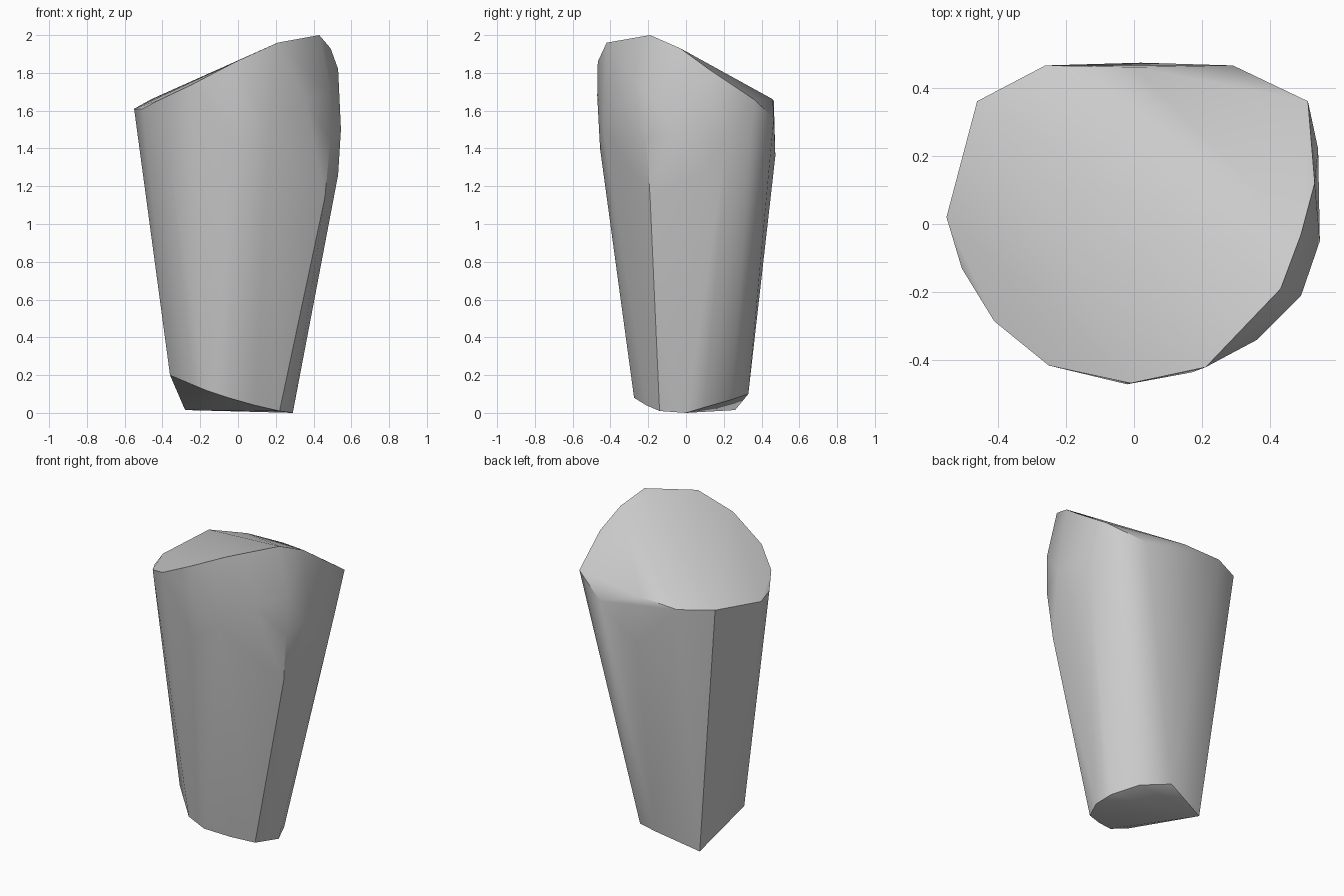
import bpy, bmesh, math

cube = bpy.data.objects.get("Cube")
if cube:
    bpy.data.objects.remove(cube, do_unlink=True)

# Slanted, domed upper rim
top_rim = [(.21, -.42, 1.96), (.43, -.19, 2), (.49, -.03, 1.93), (.53, .12, 1.82),
           (.51, .36, 1.66), (.29, .465, 1.56), (0, .46, 1.66), (-.26, .465, 1.65),
           (-.46, .36, 1.66), (-.55, .02, 1.61), (-.505, -.13, 1.61),
           (-.41, -.285, 1.66), (-.25, -.415, 1.735), (-.01, -.467, 1.86)]
# Swelling below the rim
bulge = [(.49, -.21, 1.69), (.49, -.21, 1.45), (.545, -.05, 1.5), (.54, .22, 1.45),
         (.53, .08, 1.26), (.46, -.19, 1.14), (.36, -.34, 1.65), (.17, -.435, 1.5),
         (-.02, -.47, 1.68), (0, -.455, 1.4), (.02, .473, 1.36)]
# Tilted foot
foot_rim = [(-.36, -.08, .2), (-.17, -.26, .12), (-.05, -.275, .08), (.09, -.21, .04),
            (.22, -.14, .01), (.29, 0, 0), (.26, .1, .03), (.16, .24, .07),
            (-.01, .33, .1), (-.28, .26, .015)]

# Wrap one convex skin round the sections
bm = bmesh.new()
for p in top_rim + bulge + foot_rim:
    bm.verts.new(p)
hull = bmesh.ops.convex_hull(bm, input=bm.verts)
loose = [v for v in bm.verts if not v.link_faces]
bmesh.ops.delete(bm, geom=loose, context='VERTS')
bmesh.ops.recalc_face_normals(bm, faces=bm.faces)
mesh = bpy.data.meshes.new("tapered_block")
bm.to_mesh(mesh)
bm.free()

block = bpy.data.objects.new("tapered_block", mesh)
bpy.context.collection.objects.link(block)

# Plain grey
grey = bpy.data.materials.new("grey")
grey.use_nodes = True
colour = (.6, .6, .6, 1)
grey.diffuse_color = colour
grey.node_tree.nodes["Principled BSDF"].inputs["Base Color"].default_value = colour
mesh.materials.append(grey)

# Smooth sides with crisp rim edges
bpy.ops.object.select_all(action='DESELECT')
block.select_set(True)
bpy.context.view_layer.objects.active = block
bpy.ops.object.shade_smooth_by_angle(angle=math.radians(30))
